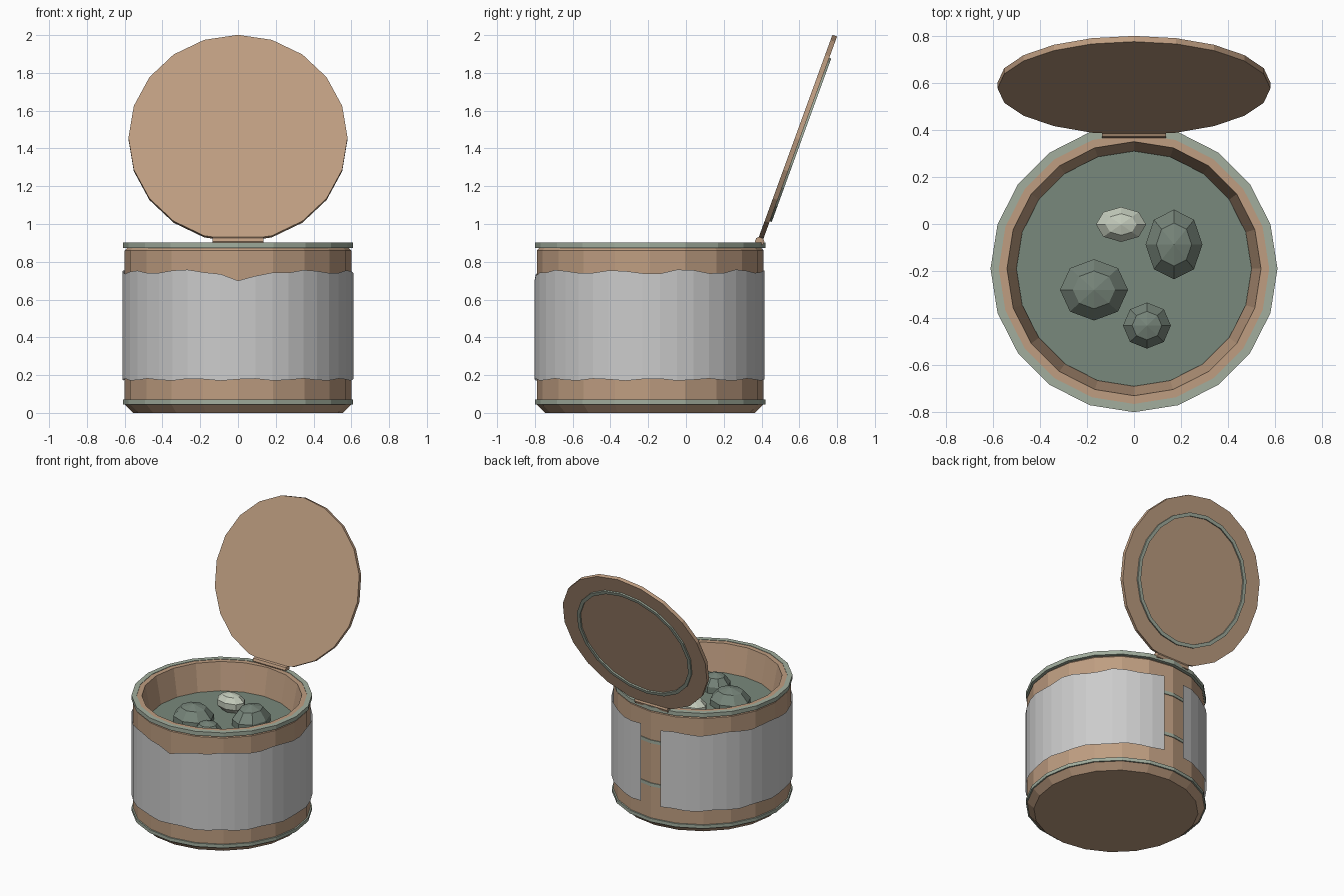
import bpy, bmesh, math, random
from mathutils import Matrix, Vector

if "Cube" in bpy.data.objects:
    bpy.data.objects.remove(bpy.data.objects["Cube"])

random.seed(4)
CY = -0.19      # can axis
N = 20          # sides of the can


def mat(name, c):
    m = bpy.data.materials.new(name)
    m.diffuse_color = (*c, 1)
    m.use_nodes = True
    m.node_tree.nodes["Principled BSDF"].inputs["Base Color"].default_value = m.diffuse_color
    return m


brown = mat("rust_brown", (0.52, 0.34, 0.22))
metal = mat("dull_metal", (0.36, 0.42, 0.34))
sludge = mat("sludge_green", (0.19, 0.25, 0.20))
chunk_mat = mat("chunk_green", (0.18, 0.23, 0.19))
pale = mat("pale_chunk", (0.55, 0.60, 0.50))


def add(name, bm, material=None, matrix=Matrix()):
    bmesh.ops.recalc_face_normals(bm, faces=bm.faces)
    me = bpy.data.meshes.new(name)
    bm.to_mesh(me)
    bm.free()
    ob = bpy.data.objects.new(name, me)
    bpy.context.collection.objects.link(ob)
    ob.matrix_world = matrix
    if material:
        me.materials.append(material)
    return ob


def lathe(name, profile, material, matrix, closed=False, caps=()):
    # spin (radius, z) points around z; caps lists profile indices to fill
    bm = bmesh.new()
    rings = [[bm.verts.new((r * math.cos(math.tau * i / N), r * math.sin(math.tau * i / N), z))
              for i in range(N)] for r, z in profile]
    pairs = list(zip(rings, rings[1:])) + ([(rings[-1], rings[0])] if closed else [])
    for a, b in pairs:
        for i in range(N):
            j = (i + 1) % N
            bm.faces.new((a[i], a[j], b[j], b[i]))
    for k in caps:
        bm.faces.new(rings[k])
    return add(name, bm, material, matrix)


def hoop(name, r0, r1, z0, z1, matrix):
    return lathe(name, [(r0, z0), (r1, z0), (r1, z1), (r0, z1)], metal, matrix, closed=True)


can = Matrix.Translation((0, CY, 0))

# Can shell with open top and tapered inner wall
lathe("can_body", [(0.555, 0), (0.60, 0.045), (0.60, 0.86), (0.585, 0.875), (0.585, 0.90),
                   (0.54, 0.90), (0.50, 0.69)], brown, can, caps=(0, -1))

# Rims and ribs
hoop("top_rim", 0.575, 0.61, 0.873, 0.903, can)
hoop("bottom_rim", 0.58, 0.61, 0.045, 0.07, can)
for k, z in enumerate((0.32, 0.64)):
    hoop(f"rib_{k}", 0.59, 0.606, z - 0.012, z + 0.012, can)

# Contents
lathe("sludge", [(0.50, 0.70), (0.50, 0.69)], sludge, can, caps=(0, 1))
for name, loc, size, m in (
        ("chunk_left", (-0.17, -0.28, 0.705), (0.152, 0.137, 0.12), chunk_mat),
        ("chunk_right", (0.17, -0.087, 0.705), (0.127, 0.156, 0.13), chunk_mat),
        ("chunk_front", (0.055, -0.432, 0.715), (0.107, 0.103, 0.10), chunk_mat),
        ("chunk_back", (-0.055, -0.002, 0.76), (0.112, 0.078, 0.07), pale)):
    bm = bmesh.new()
    bmesh.ops.create_uvsphere(bm, u_segments=8, v_segments=5, radius=1)
    add(name, bm, m, Matrix.Translation(loc) @ Matrix.Diagonal((*size, 1)))

# Torn paper label, wrapped with a gap at the back
bm = bmesh.new()
SEG = 40
prev = None
for i in range(SEG + 1):
    a = math.radians(97.5 + 345 * i / SEG)
    top = 0.747 + 0.010 * math.sin(i * 1.6) + random.uniform(-0.004, 0.004)
    top = {SEG // 2: 0.70, SEG // 2 - 1: 0.735, SEG // 2 + 1: 0.725}.get(i, top)
    low = 0.176 + 0.006 * math.sin(i * 1.9)
    x, y = 0.612 * math.cos(a), 0.612 * math.sin(a)
    cur = [bm.verts.new((x, y, z)) for z in (low, top)]
    if prev:
        bm.faces.new((prev[0], cur[0], cur[1], prev[1]))
    prev = cur
label = add("paper_label", bm, None, can)
if label.data.polygons[SEG // 2].normal.y > 0:
    label.data.flip_normals()

# Open lid, leaning back, with a raised ring on its outer face
lid = Matrix.Translation((0, 0.589, 1.452)) @ Matrix.Rotation(math.radians(70), 4, "X")
lathe("lid", [(0.58, -0.013), (0.58, 0.013)], brown, lid, caps=(0, 1))
hoop("lid_ring", 0.435, 0.46, -0.024, -0.010, lid)

# Hinge barrel
bm = bmesh.new()
bmesh.ops.create_cone(bm, cap_ends=True, segments=8, radius1=0.025, radius2=0.025, depth=0.27)
add("hinge", bm, brown, Matrix.Translation((0, 0.39, 0.908)) @ Matrix.Rotation(math.pi / 2, 4, "Y"))
